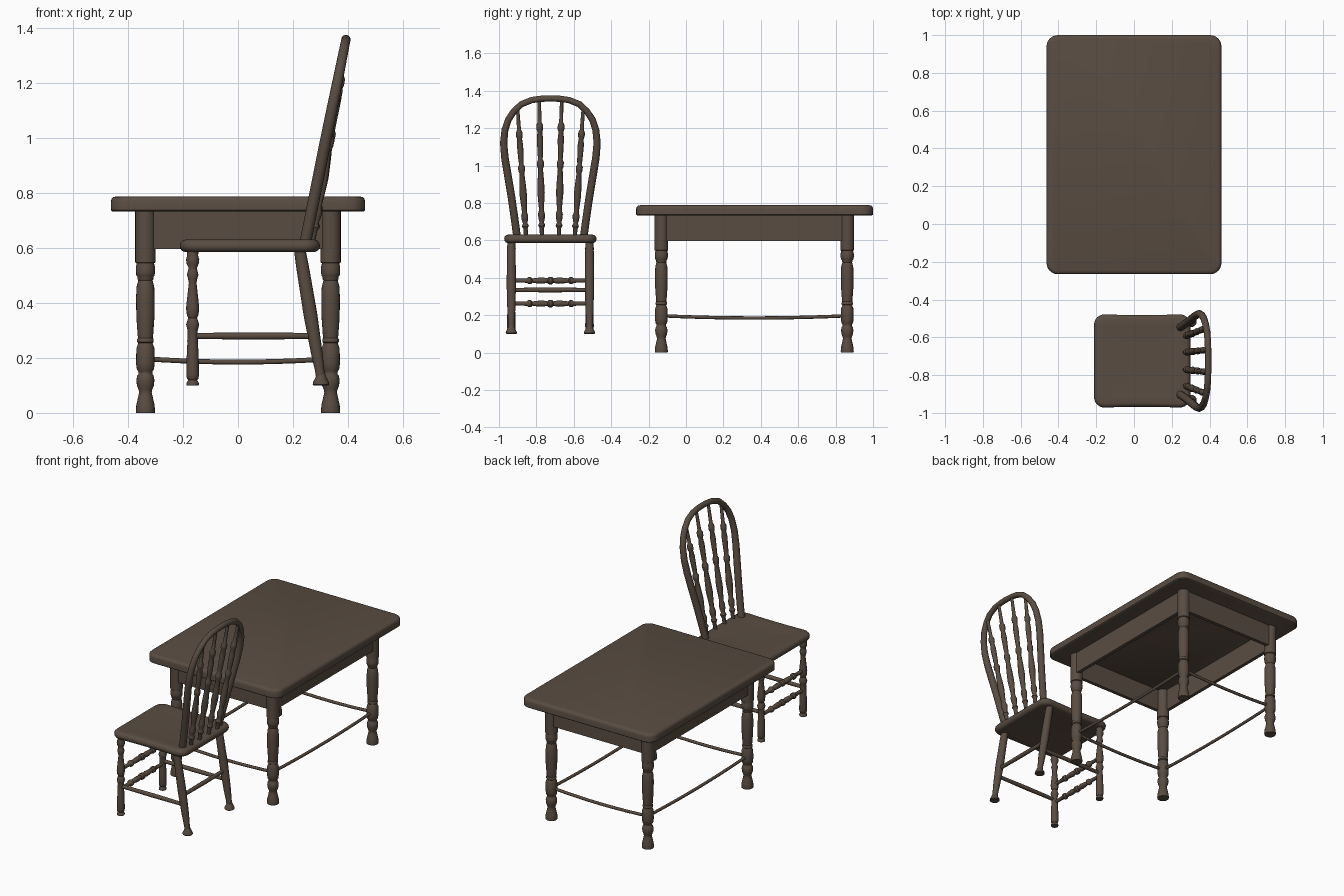
import bpy, bmesh, math
from mathutils import Vector

if "Cube" in bpy.data.objects:
    bpy.data.objects.remove(bpy.data.objects["Cube"])

wood = bpy.data.materials.new("dark brown wood")
wood.diffuse_color = (0.10, 0.073, 0.054, 1)
wood.use_nodes = True
wood.node_tree.nodes["Principled BSDF"].inputs["Base Color"].default_value = wood.diffuse_color


def finish(name, bm, angle=40):
    bmesh.ops.recalc_face_normals(bm, faces=bm.faces)
    me = bpy.data.meshes.new(name)
    bm.to_mesh(me)
    bm.free()
    ob = bpy.data.objects.new(name, me)
    bpy.context.collection.objects.link(ob)
    me.materials.append(wood)
    bpy.ops.object.select_all(action='DESELECT')
    ob.select_set(True)
    bpy.context.view_layer.objects.active = ob
    bpy.ops.object.shade_smooth_by_angle(angle=math.radians(angle))
    return ob


def skin(bm, rings):
    """Join rings of points into a closed solid."""
    rows = [[bm.verts.new(p) for p in ring] for ring in rings]
    n = len(rows[0])
    for a, b in zip(rows, rows[1:]):
        for i in range(n):
            bm.faces.new((a[i], a[(i + 1) % n], b[(i + 1) % n], b[i]))
    bm.faces.new(rows[0])
    bm.faces.new(rows[-1])


def turned(name, p0, p1, profile, segs=16):
    """Lathe a (fraction along, radius) profile between two points."""
    p0, p1 = Vector(p0), Vector(p1)
    q = (p1 - p0).to_track_quat('Z', 'Y')
    bm = bmesh.new()
    skin(bm, [[p0.lerp(p1, t) + q @ Vector((r * math.cos(k * math.tau / segs),
                                            r * math.sin(k * math.tau / segs), 0))
               for k in range(segs)] for t, r in profile])
    return finish(name, bm)


def tube(name, pts, radii, segs=12):
    """Sweep a round section along a path."""
    pts = [Vector(p) for p in pts]
    rings = []
    for i, p in enumerate(pts):
        d = (pts[min(i + 1, len(pts) - 1)] - pts[max(i - 1, 0)]).normalized()
        side = Vector((1, 0, 0)) if abs(d.x) < 0.8 else Vector((0, 1, 0))
        u = (side - d * side.dot(d)).normalized()
        v = d.cross(u)
        rings.append([p + radii[i] * (u * math.cos(k * math.tau / segs) + v * math.sin(k * math.tau / segs))
                      for k in range(segs)])
    bm = bmesh.new()
    skin(bm, rings)
    return finish(name, bm, 50)


def slab(name, cx, cy, hx, hy, rad, layers, waist=0.0):
    """Rounded rectangle board from (z, inset) layers; waist curves the long sides in."""
    bm = bmesh.new()
    rings = []
    for z, ins in layers:
        a, b, r = hx - ins, hy - ins, max(rad - ins, 0.01)
        ring = []
        for c, (sx, sy) in enumerate(((1, 1), (-1, 1), (-1, -1), (1, -1))):
            for k in range(7):
                t = (c + k / 6) * math.pi / 2
                ring.append((sx * (a - r) + r * math.cos(t), sy * (b - r) + r * math.sin(t)))
            # points along the straight side to the next corner
            nx, ny = ((-1, 1), (-1, -1), (1, -1), (1, 1))[c]
            t = (c + 1) * math.pi / 2
            e = (nx * (a - r) + r * math.cos(t), ny * (b - r) + r * math.sin(t))
            s = ring[-1]
            ring += [(s[0] + (e[0] - s[0]) * k / 6, s[1] + (e[1] - s[1]) * k / 6) for k in range(1, 6)]
        rings.append([(cx + x, cy + y * (1 - waist * (1 - (x / hx) ** 2)), z) for x, y in ring])
    skin(bm, rings)
    return finish(name, bm)


def board(name, x0, x1, y0, y1, z0, z1):
    bm = bmesh.new()
    skin(bm, [[(x0, y0, z), (x1, y0, z), (x1, y1, z), (x0, y1, z)] for z in (z0, z1)])
    return finish(name, bm)


# ---- Table ----
TY, LX, LY = 0.365, 0.337, 0.497
slab("table_top", 0, 0.367, 0.463, 0.633, 0.06,
     [(0.733, 0.006), (0.738, 0), (0.77, 0), (0.779, 0.003), (0.785, 0.009), (0.788, 0.02)])

leg = [(0, .034), (.008, .035), (.03, .033), (.06, .026), (.075, .023), (.085, .025), (.1, .031), (.12, .033),
       (.135, .03), (.142, .025), (.15, .025), (.158, .031), (.18, .034), (.235, .033), (.248, .028),
       (.254, .026), (.258, .030), (.268, .030), (.272, .027), (.28, .028), (.35, .033), (.42, .034), (.46, .032),
       (.475, .028), (.482, .026), (.487, .029), (.495, .029), (.5, .033), (.51, .035), (.53, .035),
       (.542, .032), (.545, .032), (.548, .037), (.735, .037)]
for sx in (-1, 1):
    for sy in (-1, 1):
        x, y = sx * LX, TY + sy * LY
        turned("table_leg", (x, y, 0), (x, y, 1), leg, 20)

# aprons and sagging stretchers between the legs
for s in (-1, 1):
    x, y = s * (LX + .012), TY + s * (LY + .012)
    board("side_apron", x - .011, x + .011, TY - LY, TY + LY, 0.597, 0.735)
    board("end_apron", -LX, LX, y - .011, y + .011, 0.597, 0.735)
    ts = [i / 5 - 1 for i in range(11)]
    sag = [.197 - .012 * (1 - t * t) for t in ts]
    tube("table_side_stretcher", [(s * LX, TY + t * LY, z) for t, z in zip(ts, sag)], [.009] * 11)
    tube("table_end_stretcher", [(t * LX, TY + s * LY, z) for t, z in zip(ts, sag)], [.009] * 11)

# ---- Chair ----
CY, HY = -0.725, 0.209
slab("seat", 0.043, CY, 0.255, 0.25, 0.06,
     [(.588, .06), (.585, .02), (.59, .008), (.6, .001), (.61, 0), (.62, .003), (.628, .011),
      (.631, .022), (.629, .06), (.626, .12), (.625, .18)], waist=0.03)

front_leg = [(0, .022), (.015, .023), (.03, .019), (.04, .016), (.05, .021), (.08, .023), (.2, .022),
             (.33, .019), (.4, .018), (.42, .02), (.45, .024), (.48, .019), (.5, .016), (.52, .021), (.57, .024),
             (.65, .02), (.76, .014), (.79, .017), (.82, .021), (.85, .017), (.87, .015), (.9, .022),
             (.93, .024), (.96, .02), (1, .021)]
back_leg = [(0, .021), (.12, .023), (.5, .025), (.8, .021), (.93, .017), (1, .017)]
rail = [(0, .010), (.13, .011), (.2, .012), (.22, .019), (.25, .019), (.27, .011), (.31, .014), (.4, .017),
        (.46, .012), (.48, .02), (.52, .02), (.54, .012), (.6, .017), (.69, .014), (.73, .011),
        (.75, .019), (.78, .019), (.8, .012), (.87, .011), (1, .010)]
plain = [(0, .011), (.5, .013), (1, .011)]
for s in (-1, 1):
    y = CY + s * HY
    turned("chair_front_leg", (-.165, y, .1), (-.165, y, .592), front_leg)
    turned("chair_back_leg", (.225, y, .592), (.302, y, .125), back_leg)
    turned("chair_back_foot", (.302, y, .1), (.302, y, .14),
           [(0, .026), (.1, .03), (.3, .029), (.6, .022), (1, .016)])
    turned("chair_side_stretcher", (-.165, y, .28), (.276, y, .28), plain)
for z in (.385, .262):
    turned("chair_front_rail", (-.165, CY - HY, z), (-.165, CY + HY, z), rail)
turned("chair_back_rail", (.266, CY - HY, .335), (.266, CY + HY, .335), plain)


# bent hoop of the chair back, in a leaning plane
def lean(z):
    return .247 + .2 * (z - .63)


half = [(.177, .61), (.192, .72), (.208, .83), (.228, .95), (.243, 1.04), (.250, 1.12), (.243, 1.19),
        (.225, 1.245), (.195, 1.29), (.155, 1.328), (.10, 1.35), (.05, 1.357)]
path = [(-d, z) for d, z in half] + [(0, 1.359)] + [(d, z) for d, z in reversed(half)]
tube("back_hoop", [(lean(z), CY + d, z) for d, z in path],
     [.021 - .004 * max(0, (z - 1.0) / .36) for d, z in path], 14)

# turned spindles fanning out inside the hoop
spindle = [(0, .011), (.07, .012), (.09, .019), (.11, .012), (.14, .017), (.17, .019), (.2, .013),
           (.24, .015), (.33, .02), (.42, .017), (.5, .013), (.52, .018), (.55, .019), (.57, .012), (.6, .014),
           (.72, .017), (.77, .013), (.79, .018), (.82, .018), (.84, .011), (.92, .010), (1, .009)]
for s in (-1, 1):
    for base, top, z in ((.045, .06, 1.348), (.130, .175, 1.30)):
        turned("back_spindle", (.268, CY + s * base, .615), (lean(z) + .004, CY + s * top, z), spindle, 12)
